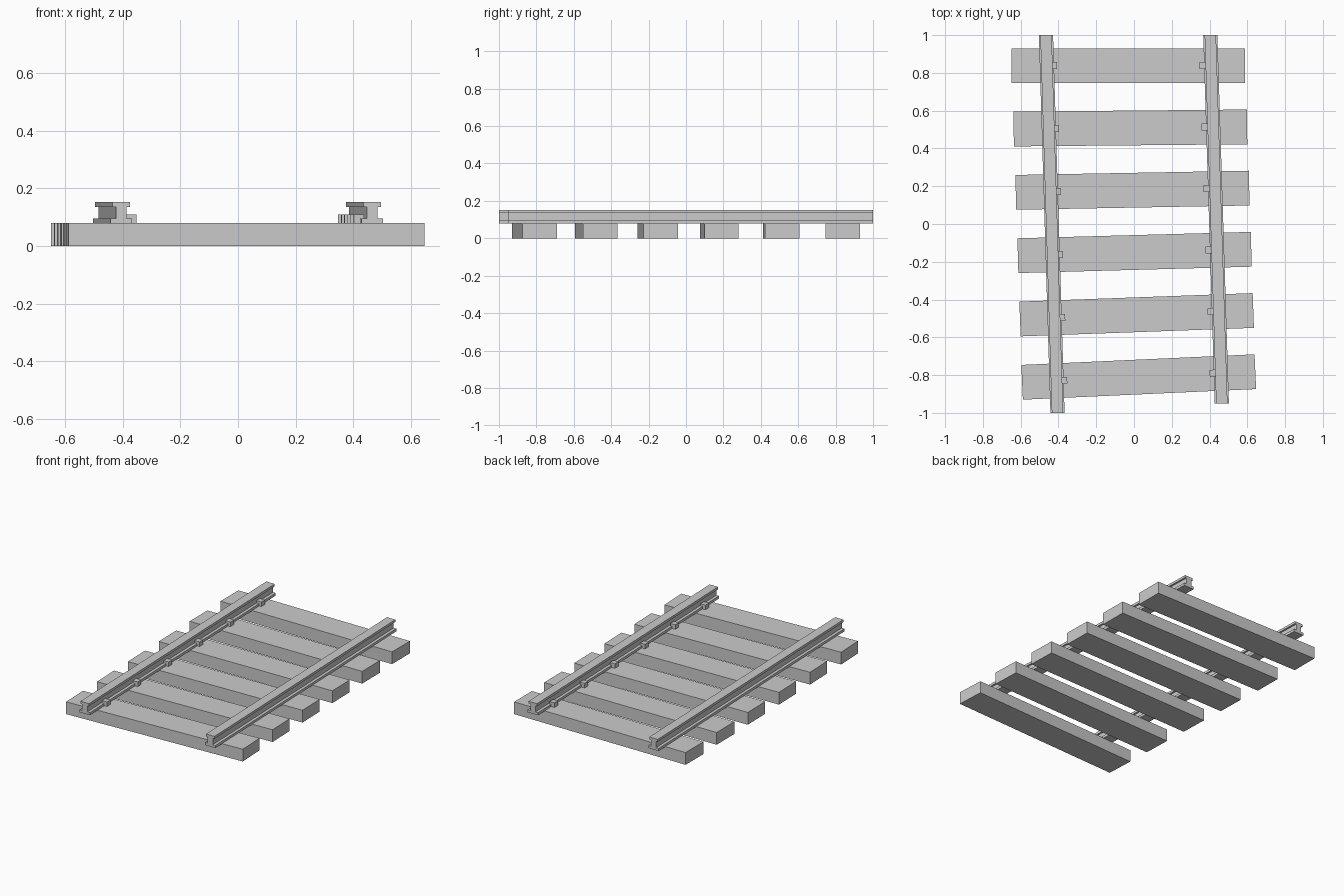
import bpy, bmesh
from math import radians, cos, sin
from mathutils import Matrix, Vector

if "Cube" in bpy.data.objects:
    bpy.data.objects.remove(bpy.data.objects["Cube"])


def finish(bm, name):
    bmesh.ops.recalc_face_normals(bm, faces=bm.faces)
    mesh = bpy.data.meshes.new(name)
    bm.to_mesh(mesh)
    bm.free()
    obj = bpy.data.objects.new(name, mesh)
    bpy.context.collection.objects.link(obj)
    return obj


def box(name, loc, size, angle=0.0):
    bm = bmesh.new()
    bmesh.ops.create_cube(bm, size=1)
    bmesh.ops.scale(bm, vec=size, verts=bm.verts)
    obj = finish(bm, name)
    obj.location = loc
    obj.rotation_euler.z = radians(angle)
    return obj


# I-shaped rail section: half widths and heights, mirrored about its centre
HALF = [(0.0375, 0.078), (0.0375, 0.095), (0.0185, 0.095),
        (0.0185, 0.136), (0.030, 0.136), (0.030, 0.152)]
SECTION = HALF + [(-x, z) for x, z in reversed(HALF)]


def rail(name, front, back):
    bm = bmesh.new()
    face = bm.faces.new([bm.verts.new((front[0] + x, front[1], z)) for x, z in SECTION])
    new = bmesh.ops.extrude_face_region(bm, geom=[face], use_keep_orig=True)["geom"]
    verts = [g for g in new if isinstance(g, bmesh.types.BMVert)]
    bmesh.ops.translate(bm, verts=verts,
                        vec=(back[0] - front[0], back[1] - front[1], 0))
    return finish(bm, name)


rail("left_rail", (-0.405, -1.0), (-0.466, 1.0))
rail("right_rail", (0.465, -0.95), (0.404, 1.0))

# Sleepers fan slightly around the bend, each with two inner rail clips
for i in range(6):
    t = i / 5
    angle = 2.6 * (1 - t)
    cx, cy = 0.025 - 0.055 * t, -0.81 + 1.648 * t
    box(f"sleeper_{i + 1}", (cx, cy, 0.04), (1.236, 0.184, 0.08), angle)
    clips = (("left", -0.371 - 0.054 * t, -0.828 + 1.668 * t),
             ("right", 0.418 - 0.053 * t, -0.79 + 1.63 * t))
    for side, x, y in clips:
        box(f"{side}_clip_{i + 1}", (x, y, 0.094), (0.035, 0.037, 0.032), angle)
